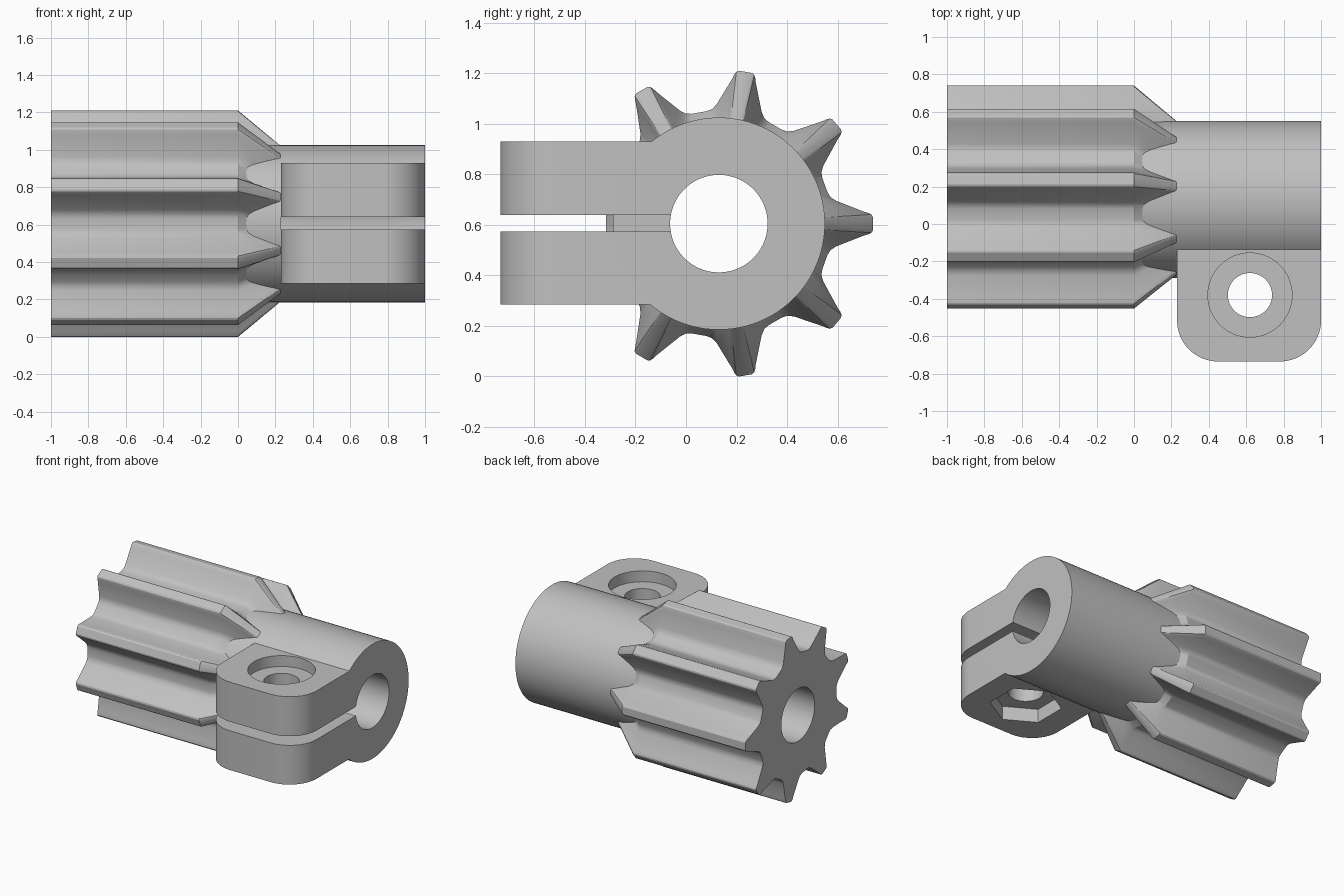
import bpy, bmesh, math
from mathutils import Vector

cube = bpy.data.objects.get("Cube")
if cube:
    bpy.data.objects.remove(cube, do_unlink=True)

grey = bpy.data.materials.new("plain_grey")
grey.use_nodes = True
GREY = (0.53, 0.53, 0.53, 1)
grey.diffuse_color = GREY
grey.node_tree.nodes["Principled BSDF"].inputs["Base Color"].default_value = GREY

AXLE = Vector((0, 0.13, 0.605))      # axis of the gear and bore, along x
SCREW = Vector((0.62, -0.38, 0))     # axis of the clamp screw, along z


def circle(r, n=96, turn=0.0):
    return [(r * math.cos(turn + math.tau * i / n), r * math.sin(turn + math.tau * i / n))
            for i in range(n)]


def prism(name, outline, sections, axis, centre):
    """Loft a 2D outline through (offset, scale) sections along x or z."""
    bm = bmesh.new()
    rings = []
    for off, s in sections:
        ring = []
        for u, v in outline:
            p = Vector((off, u * s, v * s)) if axis == "x" else Vector((u * s, v * s, off))
            ring.append(bm.verts.new(p + centre))
        rings.append(ring)
    n = len(outline)
    for a, b in zip(rings, rings[1:]):
        for i in range(n):
            j = (i + 1) % n
            bm.faces.new((a[i], a[j], b[j], b[i]))
    bm.faces.new(rings[0])
    bm.faces.new(rings[-1])
    bmesh.ops.recalc_face_normals(bm, faces=bm.faces)
    mesh = bpy.data.meshes.new(name)
    bm.to_mesh(mesh)
    bm.free()
    mesh.materials.append(grey)
    obj = bpy.data.objects.new(name, mesh)
    bpy.context.collection.objects.link(obj)
    return obj


def combine(target, tool, operation):
    """Apply a boolean and discard the tool."""
    mod = target.modifiers.new(operation.lower(), "BOOLEAN")
    mod.operation = operation
    mod.solver = "EXACT"
    mod.object = tool
    bpy.context.view_layer.objects.active = target
    bpy.ops.object.modifier_apply(modifier=mod.name)
    bpy.data.objects.remove(tool, do_unlink=True)


def bore():
    return prism("bore_cutter", circle(0.193), [(-1.2, 1), (1.2, 1)], "x", AXLE)


# Gear: nine teeth, shrinking at one end into the collar
TEETH = 9
half_tooth = [(0.43, 0.125), (0.442, 0.105), (0.465, 0.090), (0.575, 0.047),
              (0.592, 0.042), (0.604, 0.036), (0.61, 0.026)]   # radius, half width
tooth = [(r, -w) for r, w in half_tooth] + [(r, w) for r, w in reversed(half_tooth)]
gear_outline = []
for k in range(TEETH):
    a = math.tau * k / TEETH
    c, s = math.cos(a), math.sin(a)
    gear_outline += [(u * c - v * s, u * s + v * c) for u, v in tooth]
gear = prism("gear", gear_outline, [(-1, 1), (0, 1), (0.23, 0.685)], "x", AXLE)
collar = prism("collar", circle(0.42), [(-0.1, 1), (0.23, 1)], "x", AXLE)
combine(gear, collar, "UNION")
combine(gear, bore(), "DIFFERENCE")

# Clamp hub with a block rounded at its two outer corners
hub = prism("clamp_hub", circle(0.42), [(0.23, 1), (1, 1)], "x", AXLE)
R, FRONT = 0.22, -0.735
block_outline = [(1, 0.13), (0.23, 0.13)]
for cx, start in ((0.23 + R, math.pi), (1 - R, 1.5 * math.pi)):
    for i in range(17):
        a = start + i * math.pi / 32
        block_outline.append((cx + R * math.cos(a), FRONT + R + R * math.sin(a)))
block = prism("clamp_block", block_outline, [(0.285, 1), (0.93, 1)], "z", Vector())
combine(hub, block, "UNION")
combine(hub, bore(), "DIFFERENCE")

# Clamping slit
slit = prism("slit_cutter", [(0, -0.9), (1.2, -0.9), (1.2, 0.1), (0, 0.1)],
             [(0.573, 1), (0.64, 1)], "z", Vector())
combine(hub, slit, "DIFFERENCE")

# Screw hole, round counterbore above and hexagonal nut pocket below
for outline, low, high in ((circle(0.118, 64), 0.1, 1.1),
                           (circle(0.225, 64), 0.85, 1.1),
                           (circle(0.24, 6, math.pi / 6), 0.1, 0.385)):
    cutter = prism("screw_cutter", outline, [(low, 1), (high, 1)], "z", SCREW)
    combine(hub, cutter, "DIFFERENCE")

# Smooth shading with sharp edges kept
for obj in (gear, hub):
    bpy.ops.object.select_all(action="DESELECT")
    obj.select_set(True)
    bpy.context.view_layer.objects.active = obj
    bpy.ops.object.shade_smooth_by_angle(angle=math.radians(30))
